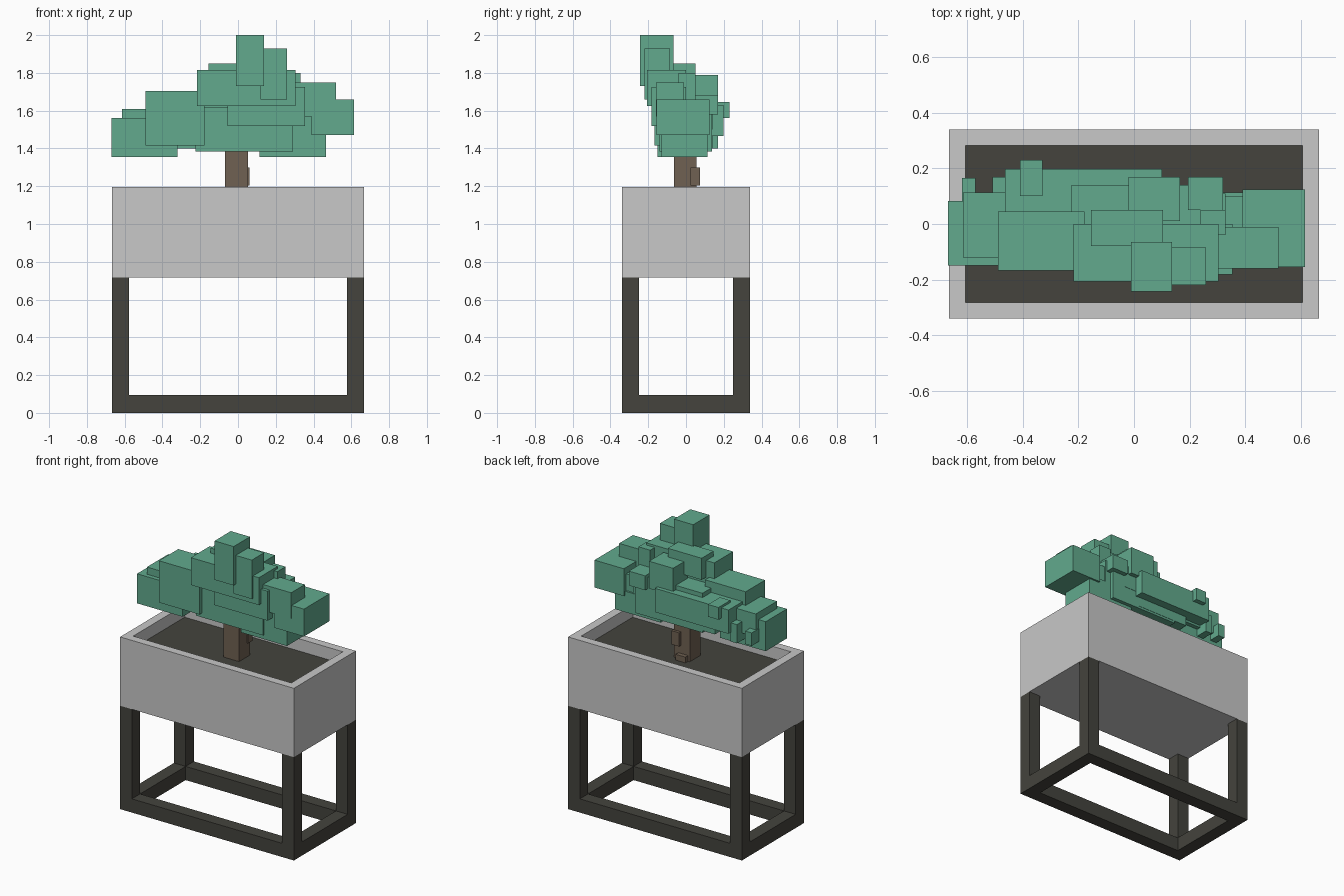
import bpy


def material(name, rgb):
    m = bpy.data.materials.new(name)
    m.diffuse_color = (*rgb, 1)
    return m


LEAF = material("leaf green", (0.122, 0.402, 0.27))
BARK = material("bark brown", (0.16, 0.12, 0.084))
DARK = material("dark metal", (0.058, 0.057, 0.047))
STONE = material("light grey", (0.58, 0.58, 0.58))


def box(name, mat, x0, x1, y0, y1, z0, z1):
    bpy.ops.mesh.primitive_cube_add(size=1)
    o = bpy.context.object
    o.name = name
    o.data.name = name
    for v in o.data.vertices:
        v.co = (x1 if v.co.x > 0 else x0,
                y1 if v.co.y > 0 else y0,
                z1 if v.co.z > 0 else z0)
    o.data.materials.append(mat)
    return o


W, D, T = 0.667, 0.34, 0.09   # half width, half depth, bar thickness

# Stand: four legs and a ring of floor rails
for sx, side in ((-1, "left"), (1, "right")):
    xs = sorted((sx * W, sx * (W - T)))
    for sy, end in ((-1, "front"), (1, "back")):
        ys = sorted((sy * D, sy * (D - T)))
        box(f"{end}_{side}_leg", DARK, *xs, *ys, 0, 0.717)
    box(f"{side}_rail", DARK, *xs, -D + T, D - T, 0, 0.095)
for sy, end in ((-1, "front"), (1, "back")):
    ys = sorted((sy * D, sy * (D - T)))
    box(f"{end}_rail", DARK, -W + T, W - T, *ys, 0, 0.095)

# Planter: solid block with the top face inset and sunk to the soil level
planter = box("planter", STONE, -W, W, -D, D, 0.717, 1.195)
cutter = box("planter_cutter", STONE, -W + 0.06, W - 0.06,
             -D + 0.057, D - 0.057, 1.06, 1.4)
mod = planter.modifiers.new("hollow", 'BOOLEAN')
mod.object = cutter
mod.operation = 'DIFFERENCE'
mod.solver = 'EXACT'
bpy.context.view_layer.objects.active = planter
bpy.ops.object.modifier_apply(modifier=mod.name)
bpy.data.objects.remove(cutter)
box("soil", DARK, -W + 0.06, W - 0.06, -D + 0.057, D - 0.057, 1.06, 1.11)

# Trunk with knots
box("trunk", BARK, -0.068, 0.052, -0.063, 0.055, 1.10, 1.45)
box("trunk_knot", BARK, 0.0, 0.06, 0.025, 0.075, 1.205, 1.30)
box("trunk_root", BARK, -0.055, 0.02, 0.03, 0.085, 1.10, 1.15)

# Foliage blocks: x0, x1, y0, y1, z0, z1
foliage = {
    "crown": (-0.01, 0.137, -0.243, -0.065, 1.73, 2.0),
    "upper_right": (0.12, 0.26, -0.22, -0.085, 1.66, 1.93),
    "upper_front": (-0.217, 0.305, -0.207, 0.0, 1.625, 1.815),
    "upper_middle": (-0.155, 0.105, -0.08, 0.05, 1.70, 1.85),
    "upper_back": (-0.02, 0.165, 0.01, 0.17, 1.60, 1.79),
    "front_left": (-0.49, -0.178, -0.167, 0.045, 1.415, 1.705),
    "left_tip": (-0.67, -0.32, -0.15, 0.083, 1.355, 1.56),
    "left_top": (-0.615, -0.3, -0.12, 0.113, 1.45, 1.61),
    "right_tip": (0.39, 0.615, -0.155, 0.125, 1.47, 1.66),
    "right_top": (0.29, 0.52, -0.16, -0.01, 1.57, 1.75),
    "front_middle": (-0.055, 0.355, -0.182, 0.0, 1.52, 1.725),
    "right_inner": (0.115, 0.39, -0.13, 0.1, 1.43, 1.615),
    "core": (-0.225, 0.29, -0.14, 0.138, 1.385, 1.62),
    "core_top": (-0.225, 0.2, -0.05, 0.14, 1.5, 1.66),
    "right_low": (0.115, 0.467, -0.13, 0.113, 1.355, 1.50),
    "back_wide": (-0.465, 0.10, 0.0, 0.198, 1.465, 1.63),
    "back_low": (-0.32, 0.08, 0.0, 0.14, 1.40, 1.50),
    "back_knob": (-0.41, -0.33, 0.10, 0.23, 1.56, 1.645),
    "back_left_far": (-0.62, -0.57, 0.06, 0.165, 1.41, 1.50),
    "back_left_near": (-0.51, -0.46, 0.04, 0.17, 1.40, 1.53),
    "back_right": (0.195, 0.32, 0.05, 0.17, 1.58, 1.68),
    "right_shoulder": (0.24, 0.33, -0.04, 0.05, 1.58, 1.80),
    "right_filler": (0.10, 0.33, -0.06, 0.11, 1.50, 1.66),
}
for name, dims in foliage.items():
    box("foliage_" + name, LEAF, *dims)
